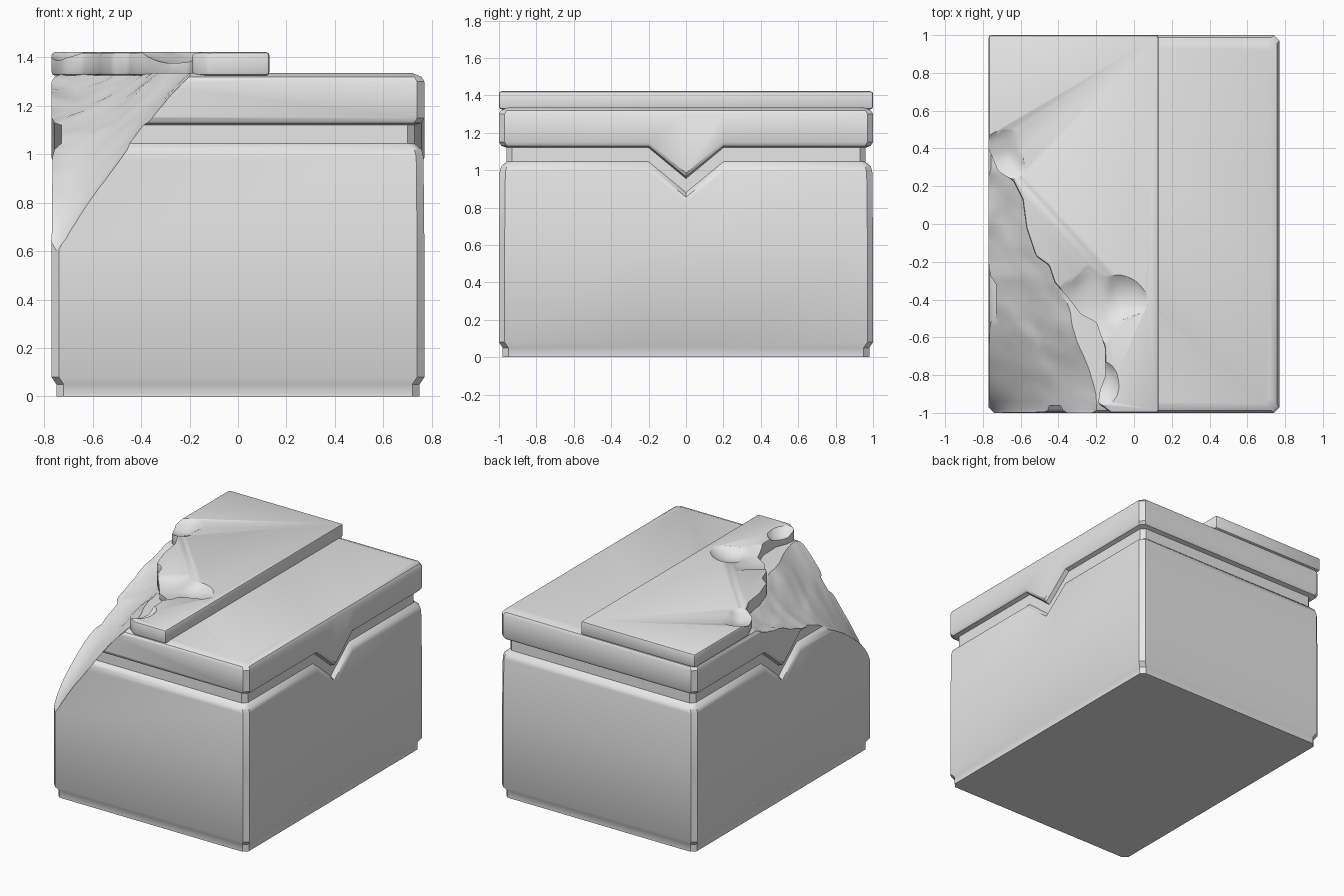
import bpy, bmesh, math
from mathutils import Vector, noise

cube = bpy.data.objects.get("Cube")
if cube:
    bpy.data.objects.remove(cube, do_unlink=True)

stone = bpy.data.materials.new("pale_stone")
stone.use_nodes = True
stone.diffuse_color = (0.8, 0.8, 0.8, 1)
stone.node_tree.nodes["Principled BSDF"].inputs["Base Color"].default_value = stone.diffuse_color

HALF_X, HALF_Y = 0.77, 1.0


def make(name, bm):
    bmesh.ops.recalc_face_normals(bm, faces=bm.faces)
    mesh = bpy.data.meshes.new(name)
    bm.to_mesh(mesh)
    bm.free()
    mesh.materials.append(stone)
    ob = bpy.data.objects.new(name, mesh)
    bpy.context.collection.objects.link(ob)
    return ob


def select(ob):
    bpy.ops.object.select_all(action='DESELECT')
    ob.select_set(True)
    bpy.context.view_layer.objects.active = ob


def loft(name, rings):
    """Closed solid from stacked rings of equal point count."""
    bm = bmesh.new()
    loops = [[bm.verts.new(p) for p in ring] for ring in rings]
    for low, high in zip(loops, loops[1:]):
        for i in range(len(low)):
            j = (i + 1) % len(low)
            bm.faces.new((low[i], low[j], high[j], high[i]))
    bm.faces.new(loops[0][::-1])
    bm.faces.new(loops[-1])
    return make(name, bm)


def carve(ob, height, x0, x1, y0, y1, step):
    """Remove everything of ob above the surface z = height(x, y)."""
    nx, ny = round((x1 - x0) / step), round((y1 - y0) / step)
    bm = bmesh.new()
    grid = []
    for i in range(nx + 1):
        x = x0 + i * step
        grid.append([bm.verts.new((x, y0 + j * step, height(x, y0 + j * step)))
                     for j in range(ny + 1)])
    for i in range(nx):
        for j in range(ny):
            bm.faces.new((grid[i][j], grid[i + 1][j], grid[i + 1][j + 1], grid[i][j + 1]))
    walls = bmesh.ops.extrude_edge_only(bm, edges=[e for e in bm.edges if e.is_boundary])
    rim = [v for v in walls["geom"] if isinstance(v, bmesh.types.BMVert)]
    for v in rim:
        v.co.z = 2
    bmesh.ops.contextual_create(bm, geom=[e for e in bm.edges if e.is_boundary])
    bmesh.ops.triangulate(bm, faces=bm.faces)
    cutter = make("erosion_cutter", bm)
    cutter.hide_render = True
    select(ob)
    mod = ob.modifiers.new("erosion", 'BOOLEAN')
    mod.operation, mod.solver, mod.object = 'DIFFERENCE', 'EXACT', cutter
    bpy.ops.object.modifier_apply(modifier=mod.name)
    bpy.data.objects.remove(cutter, do_unlink=True)


def body_ring(inset, z, drop, corner=0.03):
    """Rectangle with cut corners, dipping to a V at the middle of both x sides."""
    x, y = HALF_X - inset, HALF_Y - inset
    side = [(x - corner, -y), (x, corner - y), (x, -0.2), (x, 0), (x, 0.2),
            (x, y - corner), (x - corner, y)]
    pts = side + [(-px, -py) for px, py in side]
    return [(px, py, z - drop * max(0, 1 - abs(py) / 0.2)) for px, py in pts]


# Block: plinth, main mass, V-notched groove and rounded lid
V = 0.165
block = loft("stone_block", [body_ring(*r) for r in (
    (0.02, 0, 0), (0.02, 0.05, 0), (0, 0.08, 0), (0, 0.6, 0), (0.004, 0.99, V),
    (0.012, 1.02, V), (0.04, 1.045, V), (0.04, 1.12, V), (0.012, 1.13, V),
    (0, 1.15, V), (0, 1.3, 0), (0.012, 1.32, 0), (0.05, 1.335, 0))])


# Worn front corner
def slope(x, y):
    dx, dy = max(0, x + HALF_X), max(0, y + HALF_Y)
    reach = (dx / 0.6) ** 1.7 + dy / 1.4
    rough = noise.fractal(Vector((x * 2.5, y * 2.5, 3)), 0.8, 2, 4)
    return 0.48 + 0.87 * reach ** 0.45 + 0.035 * rough * min(1, reach * 2)


carve(block, slope, -0.79, 0.25, -1.02, 0.7, 0.04)

# Cover slab with a broken edge along the worn corner
outline = [(-0.77, 1), (0.13, 1), (0.13, -1), (-0.12, -1), (-0.19, -0.95), (-0.18, -0.88),
           (-0.15, -0.8), (-0.155, -0.65), (-0.2, -0.52), (-0.28, -0.48), (-0.35, -0.39),
           (-0.42, -0.31), (-0.45, -0.22), (-0.52, -0.17), (-0.57, -0.02), (-0.59, 0.13),
           (-0.64, 0.23), (-0.72, 0.28), (-0.77, 0.4)]
slab = loft("cover_slab", [[(x, y, z) for x, y in outline] for z in (1.325, 1.422)])
select(slab)
bevel = slab.modifiers.new("soft_edges", 'BEVEL')
bevel.width, bevel.segments = 0.014, 2
bpy.ops.object.modifier_apply(modifier=bevel.name)

# Shallow chips in the slab: centre x, centre y, radius
CHIPS = [(-0.25, -0.45, 0.2), (-0.08, -0.4, 0.13), (-0.18, -0.85, 0.12), (-0.68, 0.36, 0.13)]


def chipped(x, y):
    rough = 1 + 0.5 * noise.noise(Vector((x * 7, y * 7, 1)))
    return min(1.5, min(1.375 + 0.047 * (math.hypot(x - cx, y - cy) / (r * rough)) ** 2
                        for cx, cy, r in CHIPS))


carve(slab, chipped, -0.81, 0.11, -1.03, 0.65, 0.03)

for ob in (block, slab):
    select(ob)
    bpy.ops.object.shade_smooth_by_angle(angle=math.radians(35))
